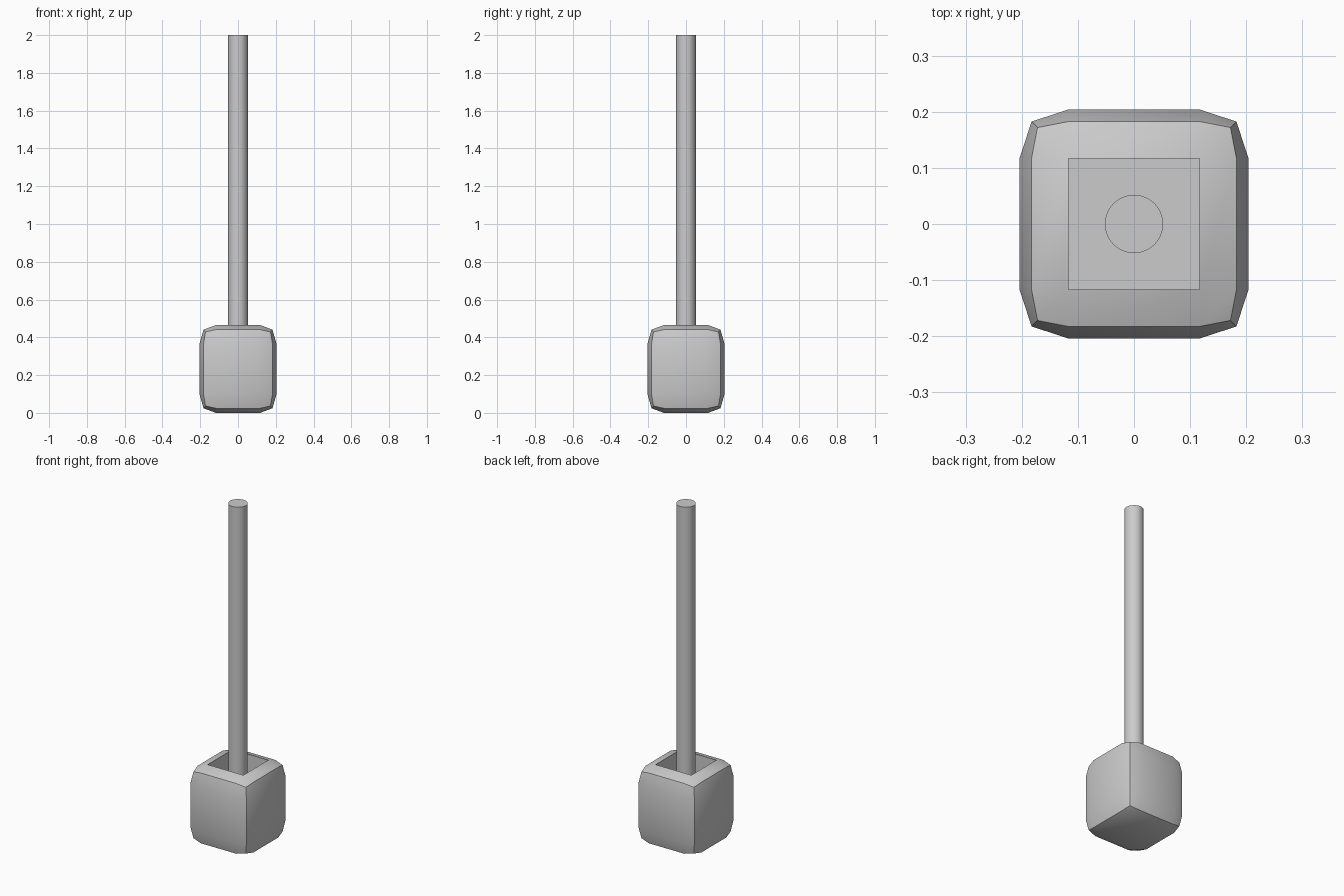
import bpy, bmesh, math
from mathutils import Vector

if "Cube" in bpy.data.objects:
    bpy.data.objects.remove(bpy.data.objects["Cube"])

HALF = Vector((0.204, 0.204, 0.2325))   # half size of the holder
INNER = 0.117 / 0.204                   # half size of each flat centre panel
FLOOR_Z = 0.04                          # floor of the recess


def add_object(name, bm):
    mesh = bpy.data.meshes.new(name)
    bm.to_mesh(mesh)
    bm.free()
    obj = bpy.data.objects.new(name, mesh)
    bpy.context.collection.objects.link(obj)
    bpy.ops.object.select_all(action='DESELECT')
    obj.select_set(True)
    bpy.context.view_layer.objects.active = obj
    bpy.ops.object.shade_smooth_by_angle(angle=math.radians(30))
    return obj


# Holder: 3x3x3 panelled box with pulled-in edges and corners
bm = bmesh.new()
bmesh.ops.create_cube(bm, size=2)
for axis in range(3):
    normal = Vector((0, 0, 0))
    normal[axis] = 1
    for side in (-1, 1):
        bmesh.ops.bisect_plane(bm, geom=bm.verts[:] + bm.edges[:] + bm.faces[:],
                               plane_co=normal * side * INNER, plane_no=normal)
pull = {1: 1.0, 2: 0.895, 3: 0.843}
for v in bm.verts:
    outer = [i for i in range(3) if abs(v.co[i]) > 0.99]
    for i in outer:
        v.co[i] *= pull[len(outer)]
    v.co = Vector(c * h for c, h in zip(v.co, HALF))
    v.co.z += HALF.z

# Square recess sunk into the centre panel of the top
bm.normal_update()
top = max(bm.faces, key=lambda f: f.calc_center_median().z)
sunk = bmesh.ops.extrude_face_region(bm, geom=[top])
for v in (g for g in sunk['geom'] if isinstance(g, bmesh.types.BMVert)):
    v.co.z = FLOOR_Z
if top.is_valid:
    bmesh.ops.delete(bm, geom=[top], context='FACES_ONLY')
bmesh.ops.recalc_face_normals(bm, faces=bm.faces[:])
add_object("holder", bm)

# Handle: round rod standing on the recess floor
bm = bmesh.new()
bmesh.ops.create_cone(bm, cap_ends=True, segments=32, radius1=0.052,
                      radius2=0.052, depth=2 - FLOOR_Z)
bmesh.ops.translate(bm, verts=bm.verts[:], vec=(0, 0, 1 + FLOOR_Z / 2))
add_object("handle", bm)
